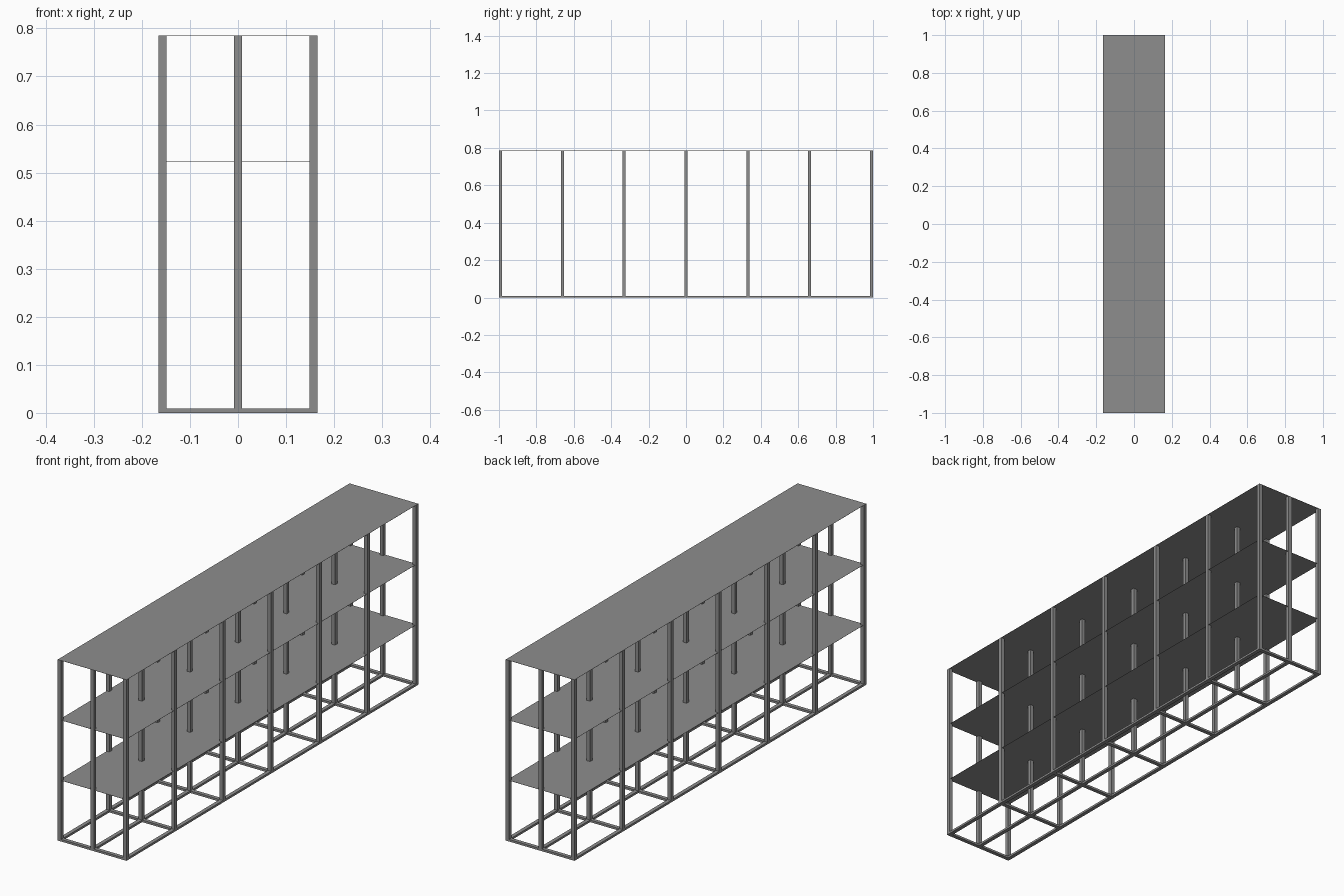
import bpy

if "Cube" in bpy.data.objects:
    bpy.data.objects.remove(bpy.data.objects["Cube"])

HX, HY, H = 0.165, 1.0, 0.785   # half width, half length, height
P = 0.0165                      # post and rail width
RAIL_H = 0.009
T = 0.0006                      # sheet thickness

dark = bpy.data.materials.new("dark_grey")
dark.diffuse_color = (0.27, 0.27, 0.27, 1)
dark.use_nodes = True
dark.node_tree.nodes["Principled BSDF"].inputs["Base Color"].default_value = dark.diffuse_color


def box(name, x0, x1, y0, y1, z0, z1):
    bpy.ops.mesh.primitive_cube_add(
        size=1, location=((x0 + x1) / 2, (y0 + y1) / 2, (z0 + z1) / 2))
    ob = bpy.context.object
    ob.name = name
    ob.scale = (x1 - x0, y1 - y0, z1 - z0)
    bpy.ops.object.transform_apply(location=False, rotation=False, scale=True)
    ob.data.materials.append(dark)
    return ob


xs = [i * (HX - P / 2) for i in (-1, 0, 1)]
ys = [-HY + P / 2 + i * (2 * HY - P) / 6 for i in range(7)]

# Upright posts: three rows of seven
for i, x in enumerate(xs):
    for j, y in enumerate(ys):
        box(f"post_{i}_{j}", x - P / 2, x + P / 2, y - P / 2, y + P / 2, 0, H - T)

# Base frame: long rails and cross rails fitted between the posts
for i, x in enumerate(xs):
    for j in range(6):
        box(f"long_rail_{i}_{j}", x - P / 2, x + P / 2,
            ys[j] + P / 2, ys[j + 1] - P / 2, 0, RAIL_H)
for j, y in enumerate(ys):
    for i in range(2):
        box(f"cross_rail_{i}_{j}", xs[i] + P / 2, xs[i + 1] - P / 2,
            y - P / 2, y + P / 2, 0, RAIL_H)

# Thin shelves, slightly inset from the post faces, and the full-size top
for k in (1, 2):
    z = H * k / 3
    box(f"shelf_{k}", -HX + 0.004, HX - 0.004, -HY + 0.004, HY - 0.004, z, z + T)
box("top_sheet", -HX, HX, -HY, HY, H - T, H)
